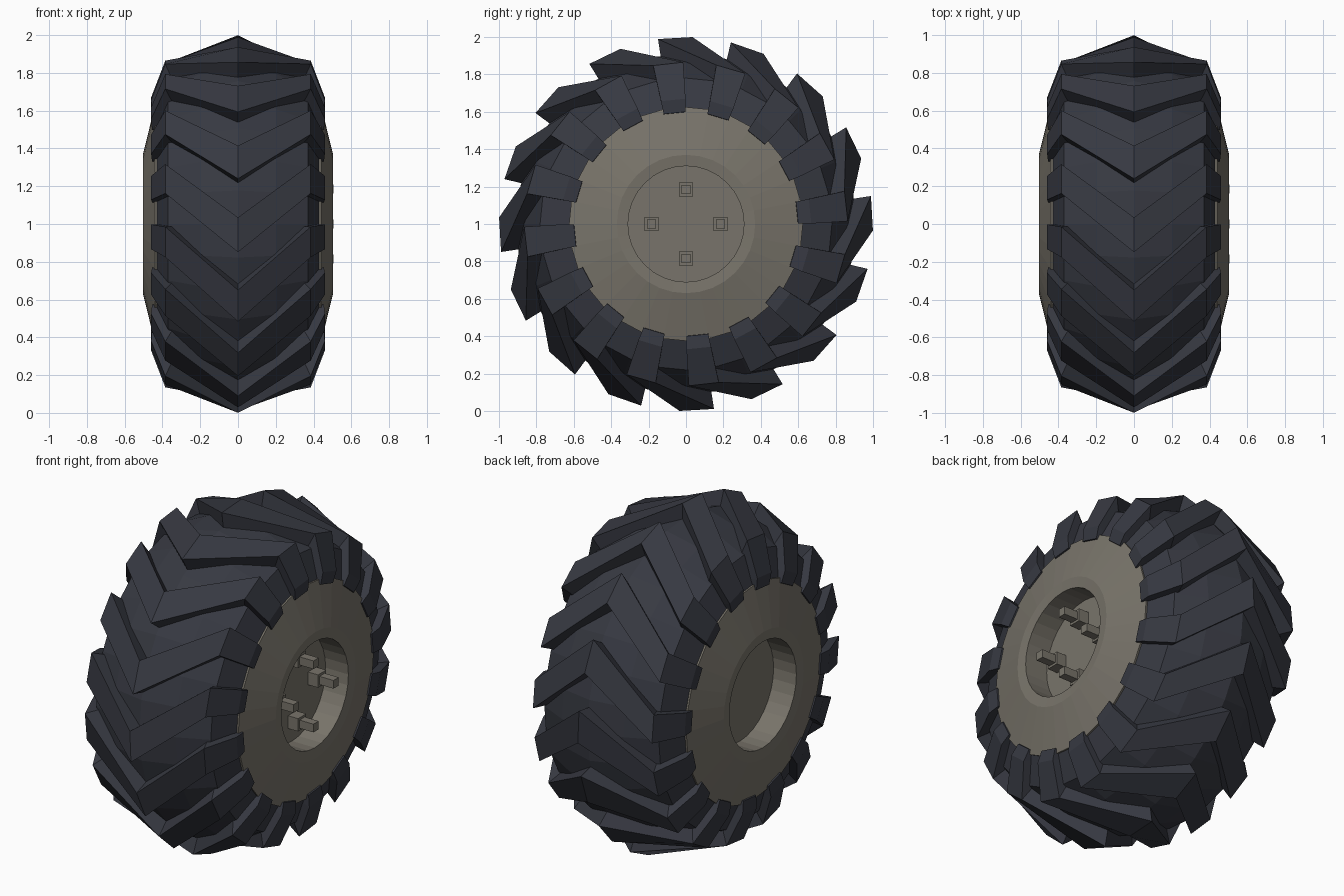
import bpy, bmesh
from math import sin, cos, radians, tau

if "Cube" in bpy.data.objects:
    bpy.data.objects.remove(bpy.data.objects["Cube"])

LUGS = 16


def material(name, rgb):
    m = bpy.data.materials.new(name)
    m.diffuse_color = (*rgb, 1)
    m.use_nodes = True
    m.node_tree.nodes["Principled BSDF"].inputs["Base Color"].default_value = m.diffuse_color
    return m


rubber = material("rubber", (0.038, 0.041, 0.054))
metal = material("metal", (0.19, 0.175, 0.145))


def finish(bm, name, mat):
    bmesh.ops.recalc_face_normals(bm, faces=bm.faces)
    me = bpy.data.meshes.new(name)
    bm.to_mesh(me)
    bm.free()
    me.materials.append(mat)
    ob = bpy.data.objects.new(name, me)
    bpy.context.collection.objects.link(ob)
    return ob


def polar(x, r, deg):
    # point on the wheel: angle measured from straight up towards +y
    a = radians(deg)
    return (x, r * sin(a), 1 + r * cos(a))


def lathe(name, profile, mat, n=32):
    # profile of (x, radius) turned around the axle
    bm = bmesh.new()
    rings = []
    for x, r in profile:
        if r == 0:
            rings.append([bm.verts.new((x, 0, 1))] * n)
        else:
            rings.append([bm.verts.new(polar(x, r, 360 * i / n)) for i in range(n)])
    for a, b in zip(rings, rings[1:]):
        for i in range(n):
            j = (i + 1) % n
            bm.faces.new(list(dict.fromkeys((a[i], a[j], b[j], b[i]))))
    return finish(bm, name, mat)


def both_sides(half):
    # mirror a profile running from the middle out to +x
    return [(-p[0], *p[1:]) for p in reversed(half) if p[0] > 0] + half


# tyre carcass under the tread
lathe("tyre_body", both_sides([(0, 0.91), (0.2, 0.86), (0.37, 0.78), (0.43, 0.62), (0.40, 0.56)]), rubber)

# chevron tread lugs wrapping down to the sidewall blocks
# station: top x, top radius, base x, base radius, start angle, end angle
half = [(0, 1.0, 0, 0.87, -8.6, 2.0),
        (0.385, 0.865, 0.33, 0.74, 10.8, 21.5),
        (0.46, 0.67, 0.39, 0.64, 11.0, 22.3),
        (0.455, 0.60, 0.40, 0.59, 11.0, 22.3)]
stations = both_sides(half)
stations = [(x, r, abs(bx) * (1 if x > 0 else -1), br, a, b) for x, r, bx, br, a, b in stations]
bm = bmesh.new()
for k in range(LUGS):
    t = 360 * k / LUGS
    loops = []
    for x, r, bx, br, a, b in stations:
        loops.append([bm.verts.new(p) for p in (
            polar(x, r, t + a), polar(x, r, t + b),
            polar(bx, br, t + b), polar(bx, br, t + a))])
    for p, q in zip(loops, loops[1:]):
        for i in range(4):
            j = (i + 1) % 4
            bm.faces.new((p[i], p[j], q[j], q[i]))
    bm.faces.new(loops[0])
    bm.faces.new(loops[-1])
finish(bm, "tread_lugs", rubber)

# dished rims with a recessed hub on each side
for side, name in ((1, "right_rim"), (-1, "left_rim")):
    lathe(name, [(side * x, r) for x, r in (
        (0.40, 0.62), (0.44, 0.625), (0.503, 0.37), (0.497, 0.31), (0.35, 0.31), (0.35, 0))], metal)


def box(bm, x0, x1, y, z, s):
    vs = bmesh.ops.create_cube(bm, size=1)["verts"]
    for v in vs:
        v.co = ((x0 + x1) / 2 + v.co.x * (x1 - x0), y + v.co.y * s, z + v.co.z * s)


# four wheel studs with square nuts on the right side
bm = bmesh.new()
for k in range(4):
    a = tau * k / 4
    y, z = 0.185 * sin(a), 1 + 0.185 * cos(a)
    box(bm, 0.345, 0.415, y, z, 0.075)
    box(bm, 0.40, 0.505, y, z, 0.048)
finish(bm, "wheel_studs", metal)
